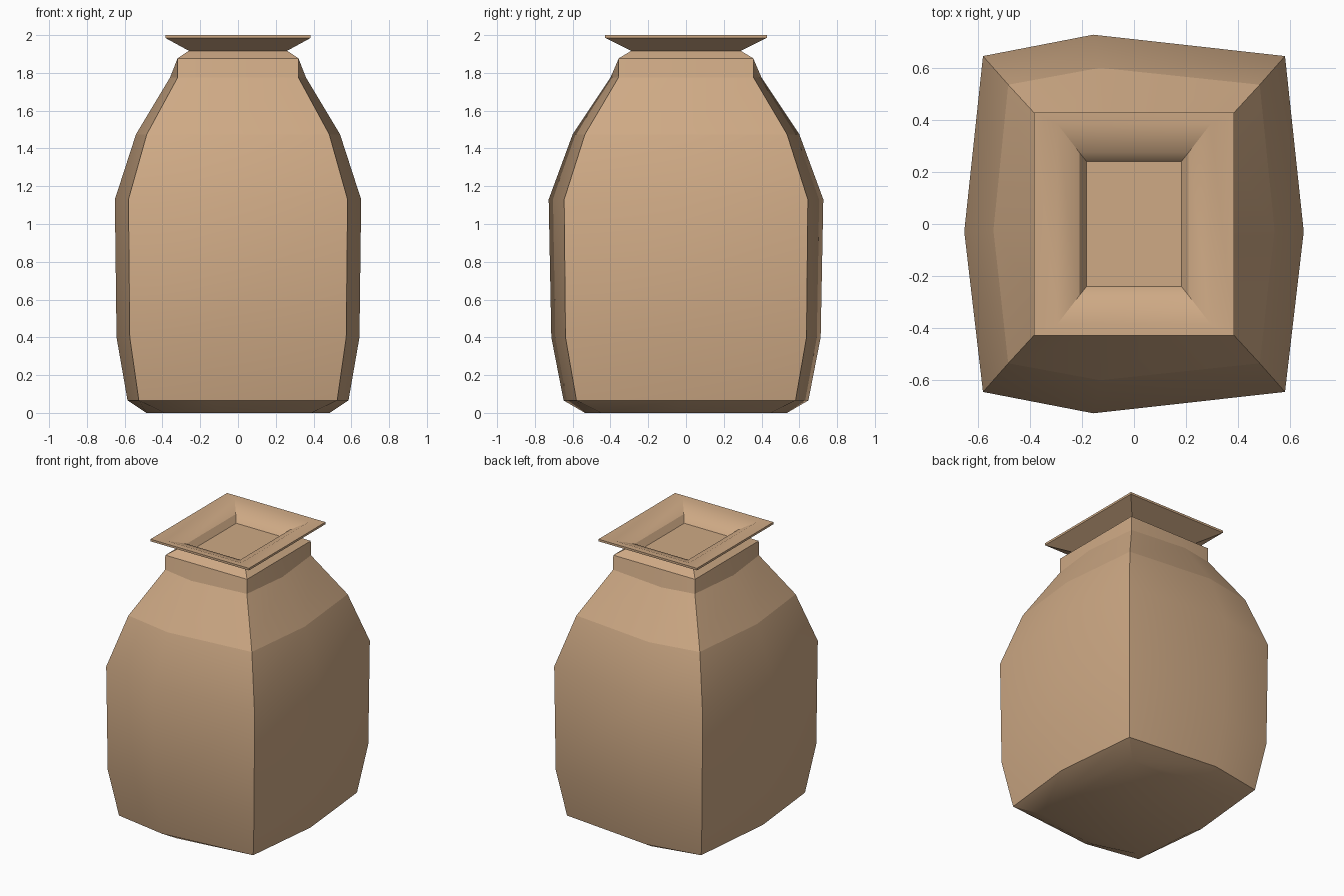
import bpy, bmesh, math

if "Cube" in bpy.data.objects:
    bpy.data.objects.remove(bpy.data.objects["Cube"])

clay = bpy.data.materials.new("warm clay")
clay.diffuse_color = (0.62, 0.40, 0.235, 1)
clay.use_nodes = True
clay.node_tree.nodes["Principled BSDF"].inputs["Base Color"].default_value = clay.diffuse_color


def octagon(cx, cy, mx, my, z):
    """Bulging rectangle: four corners and four slightly off-centre side points."""
    ox, oy = -0.27 * cx, -0.045 * cy
    return [(cx, cy, z), (ox, my, z), (-cx, cy, z), (-mx, oy, z),
            (-cx, -cy, z), (ox, -my, z), (cx, -cy, z), (mx, oy, z)]


def rectangle(x, y, z):
    return [(x, y, z), (-x, y, z), (-x, -y, z), (x, -y, z)]


def loft(name, rings, cap_start, cap_end, crease_heights=()):
    bm = bmesh.new()
    loops = [[bm.verts.new(p) for p in r] for r in rings]
    n = len(loops[0])
    for a, b in zip(loops, loops[1:]):
        for i in range(n):
            j = (i + 1) % n
            bm.faces.new((a[i], a[j], b[j], b[i]))
    if cap_start:
        bm.faces.new(loops[0][::-1])
    if cap_end:
        bm.faces.new(loops[-1])
    bm.normal_update()
    # smooth shading, sharp at steep edges and at the chosen crease rings
    for f in bm.faces:
        f.smooth = True
    for e in bm.edges:
        crease = any(all(abs(v.co.z - h) < 0.001 for v in e.verts) for h in crease_heights)
        steep = len(e.link_faces) == 2 and e.calc_face_angle() > math.radians(30)
        e.smooth = not (crease or steep)
    me = bpy.data.meshes.new(name)
    bm.to_mesh(me)
    bm.free()
    me.materials.append(clay)
    ob = bpy.data.objects.new(name, me)
    bpy.context.collection.objects.link(ob)
    return ob


# jar body: corner x, corner y, side x, side y, height
body = [
    (0.39, 0.45, 0.485, 0.535, 0.0),
    (0.525, 0.58, 0.585, 0.648, 0.066),
    (0.573, 0.638, 0.643, 0.713, 0.40),
    (0.58, 0.645, 0.652, 0.727, 1.13),
    (0.483, 0.535, 0.54, 0.60, 1.475),
    (0.32, 0.358, 0.36, 0.40, 1.775),
    (0.32, 0.356, 0.32, 0.356, 1.877),
    (0.26, 0.29, 0.26, 0.29, 1.917),
]
loft("jar_body", [octagon(*r) for r in body], True, False, (1.475, 1.775))

# flared rim with a recessed mouth: half width, half depth, height
rim = [
    (0.26, 0.29, 1.917),
    (0.385, 0.428, 1.985),
    (0.385, 0.428, 2.0),
    (0.295, 0.385, 1.998),
    (0.21, 0.275, 1.955),
    (0.182, 0.24, 1.912),
]
loft("jar_rim", [rectangle(*r) for r in rim], False, True)
